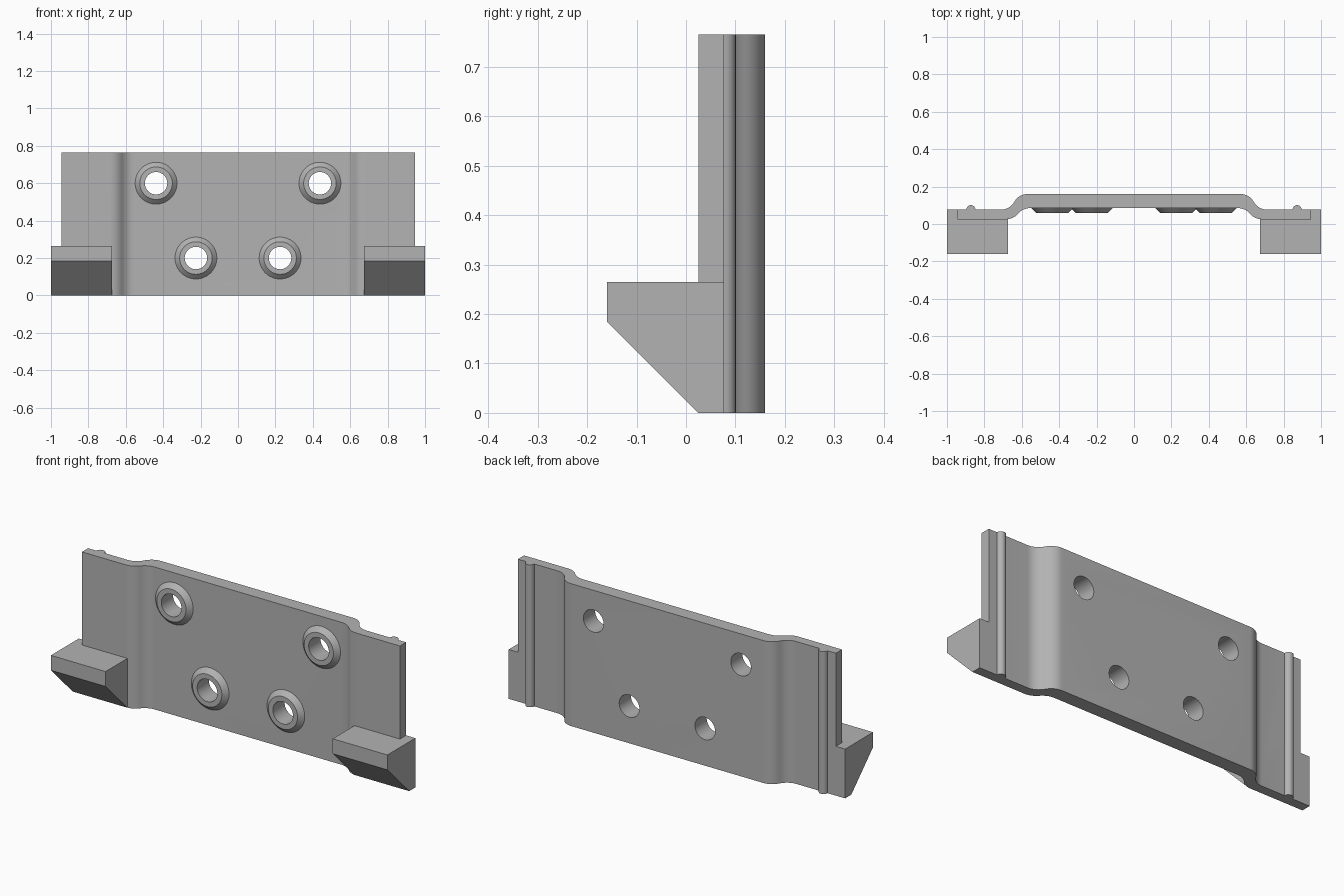
import bpy, bmesh, math
from mathutils import Matrix, Vector

cube = bpy.data.objects.get("Cube")
if cube:
    bpy.data.objects.remove(cube, do_unlink=True)

grey = bpy.data.materials.new("plain grey")
grey.use_nodes = True
colour = (0.45, 0.45, 0.45, 1)
grey.diffuse_color = colour
grey.node_tree.nodes["Principled BSDF"].inputs["Base Color"].default_value = colour

HEIGHT = 0.765
FRONT, BACK = 0.025, 0.077          # flange faces
MID_FRONT, MID_BACK = 0.085, 0.16   # raised middle faces


def finish(name, bm):
    bmesh.ops.recalc_face_normals(bm, faces=bm.faces)
    mesh = bpy.data.meshes.new(name)
    bm.to_mesh(mesh)
    bm.free()
    mesh.materials.append(grey)
    obj = bpy.data.objects.new(name, mesh)
    bpy.context.collection.objects.link(obj)
    return obj


def extrude(name, points, direction):
    bm = bmesh.new()
    face = bm.faces.new([bm.verts.new(p) for p in points])
    out = bmesh.ops.extrude_face_region(bm, geom=[face])
    verts = [g for g in out["geom"] if isinstance(g, bmesh.types.BMVert)]
    bmesh.ops.translate(bm, verts=verts, vec=Vector(direction))
    return finish(name, bm)


def cone(name, x, z, y_front, y_back, r_front, r_back):
    bm = bmesh.new()
    place = Matrix.Translation((x, (y_front + y_back) / 2, z)) @ Matrix.Rotation(math.pi / 2, 4, 'X')
    bmesh.ops.create_cone(bm, cap_ends=True, segments=48, radius1=r_back, radius2=r_front,
                          depth=y_back - y_front, matrix=place)
    return finish(name, bm)


def combine(target, tool, operation):
    mod = target.modifiers.new(operation.title(), 'BOOLEAN')
    mod.operation, mod.object, mod.solver = operation, tool, 'EXACT'
    bpy.context.view_layer.objects.active = target
    bpy.ops.object.modifier_apply(modifier=mod.name)
    bpy.data.objects.remove(tool, do_unlink=True)


def s_bend(x0, y0, x1, y1, steps=8):
    """Two equal arcs joining two level lines."""
    w, h = abs(x1 - x0), y1 - y0
    theta = 2 * math.atan2(h, w)
    r = w / 2 / math.sin(theta)
    side = 1 if x1 > x0 else -1
    first = [(r * math.sin(theta * i / steps), r * (1 - math.cos(theta * i / steps)))
             for i in range(steps + 1)]
    second = [(w - a, h - b) for a, b in reversed(first[:-1])]
    return [(x0 + side * a, y0 + b) for a, b in first + second]


# Bent plate with a rounded rib on the back of each flange
rib = [(0.872 + 0.024 * math.cos(math.pi * i / 10), BACK + 0.024 * math.sin(math.pi * i / 10))
       for i in range(11)]
half = list(reversed(s_bend(0.685, FRONT, 0.555, MID_FRONT)))
half += [(0.945, FRONT), (0.945, BACK)] + rib
half += s_bend(0.71, BACK, 0.57, MID_BACK)
outline = half + [(-x, y) for x, y in reversed(half)]
plate = extrude("mounting_plate", [(x, y, 0) for x, y in outline], (0, 0, HEIGHT))

# Wedge-shaped foot blocks
wedge = [(-0.16, 0.265), (-0.16, 0.185), (FRONT, 0), (BACK, 0), (BACK, 0.265)]
for x in (-1, 0.675):
    foot = extrude("foot_block", [(x, y, z) for y, z in wedge], (0.325, 0, 0))
    combine(plate, foot, 'UNION')

# Tapered bosses with through holes
for x, z in ((0.438, 0.6), (0.225, 0.2)):
    for side in (-1, 1):
        combine(plate, cone("boss", side * x, z, 0.06, 0.09, 0.087, 0.117), 'UNION')
        combine(plate, cone("hole_cutter", side * x, z, 0, 0.3, 0.06, 0.06), 'DIFFERENCE')

# Smooth bends, sharp edges
bpy.ops.object.select_all(action='DESELECT')
plate.select_set(True)
bpy.context.view_layer.objects.active = plate
bpy.ops.object.shade_smooth_by_angle(angle=math.radians(30))
